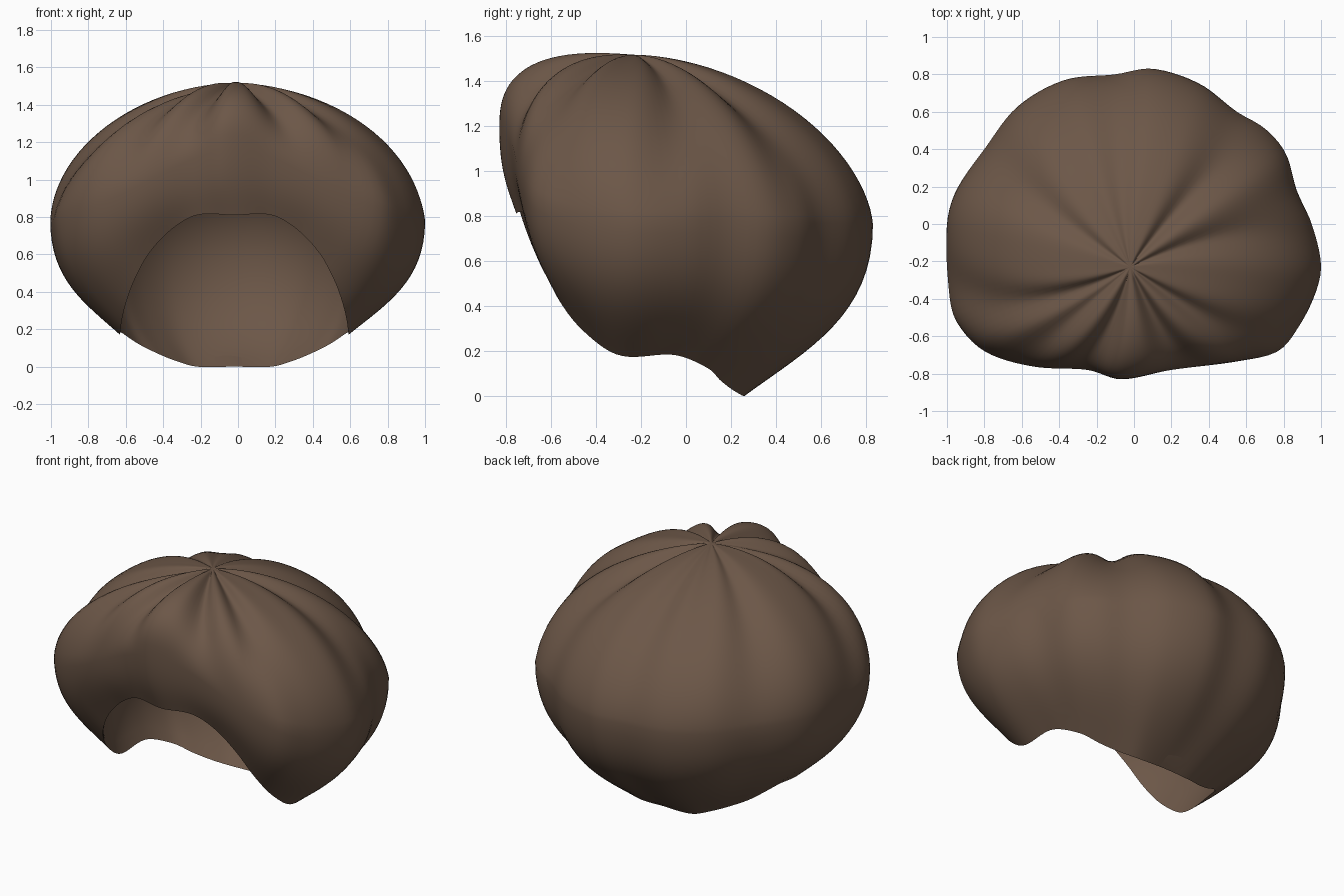
import bpy, bmesh, math
from math import sin, cos, pi, radians
from mathutils import Vector

cube = bpy.data.objects.get("Cube")
if cube:
    bpy.data.objects.remove(cube, do_unlink=True)

POLE = Vector((-0.02, -0.23, 1.515))
CORE = Vector((0, -0.1, 0.75))
HEAD = Vector((-0.02, -0.1, 0.5))
HEAD_RADIUS = 0.68
SEGMENTS, UPPER, LOWER, INNER = 144, 26, 16, 18


def ring(points):
    """Sort points by their angle around the pole."""
    return sorted((math.atan2(p[1] - POLE.y, p[0] - POLE.x) % (2 * pi), Vector(p))
                  for p in points)


def sample(keys, angle):
    """Smooth periodic interpolation of a ring at an angle."""
    n = len(keys)
    angle %= 2 * pi

    def key(i):
        return keys[i % n][0] + 2 * pi * (i // n), keys[i % n][1]

    i = next((k for k in range(-1, n) if key(k)[0] <= angle < key(k + 1)[0]), n - 1)
    (a0, p0), (a1, p1), (a2, p2), (a3, p3) = (key(i + k) for k in (-1, 0, 1, 2))
    h = a2 - a1
    t = (angle - a1) / h
    m1 = (p2 - p0) * (h / (a2 - a0))
    m2 = (p3 - p1) * (h / (a3 - a1))
    return (p1 * (2*t**3 - 3*t**2 + 1) + m1 * (t**3 - 2*t**2 + t)
            + p2 * (3*t**2 - 2*t**3) + m2 * (t**3 - t**2))


# Widest outline, with its gentle lobes
outline = ring([(x, y, 0) for x, y in (
    (1, -.22), (.97, -.37), (.88, -.55), (.77, -.68), (.58, -.73), (.2, -.78),
    (-.07, -.83), (-.25, -.78), (-.55, -.76), (-.8, -.68), (-.95, -.52),
    (-.99, -.35), (-1, 0), (-.95, .18), (-.8, .4), (-.62, .63), (-.37, .77),
    (-.1, .8), (.1, .83), (.35, .75), (.55, .6), (.7, .51), (.81, .38),
    (.87, .18), (.95, 0))])

# Half of the opening edge: front arch, low sides, pointed nape
half_rim = [(.2, -.72, .81), (.34, -.68, .73), (.46, -.64, .6), (.54, -.58, .45),
            (.59, -.47, .3), (.61, -.3, .18), (.6, -.05, .18), (.51, .1, .12),
            (.41, .15, .07), (.31, .2, .03), (.2, .25, 0)]
rim = ring([(POLE.x + side * x, y, z) for x, y, z in half_rim for side in (1, -1)]
           + [(POLE.x, -.755, .81), (POLE.x, .26, 0)])

# Gathered creases: angle at the pole, angle at the outline, depth
CREASES = [(52, 44, .06), (24, 6, .05), (-38, -27, .06), (-68, -62, .08),
           (-105, -115, .08), (-137, -140, .06), (-150, -173, .07),
           (147, 141, .035), (100, 92, .025), (122, 112, .015)]


def crease_depth(angle, s):
    total = 0
    for start, end, depth in CREASES:
        centre = radians(start + (end - start) * s)
        delta = (angle - centre + pi) % (2 * pi) - pi
        total += depth * math.exp(-(delta / (.13 + .07 * s)) ** 2)
    return total * sin(pi * s ** .85)


def column(angle):
    """Points from the pole down to the opening edge, then up the lining."""
    widest, edge = sample(outline, angle), sample(rim, angle)
    front = max(0, -sin(angle)) ** 2
    back = max(0, sin(angle)) ** 2
    widest.z = .78 + .42 * front - .02 * back
    power = 2 / (1.88 + .74 * front - .12 * back)
    points = []
    # Gathered crown
    for i in range(1, UPPER + 1):
        s = i / UPPER
        out, up = sin(s * pi / 2) ** power, max(0, cos(s * pi / 2)) ** power
        p = POLE.lerp(widest, out)
        top = POLE.z + .045 * front * out
        p.z = widest.z + (top - widest.z) * up
        points.append(p - (p - CORE).normalized() * crease_depth(angle, s))
    # Lower wall, tucking in to the opening
    drop = edge.z - widest.z
    c1 = widest + Vector((0, 0, drop * .53))
    c2 = edge.lerp(widest, .5)
    c2.z = edge.z - drop * .27
    for i in range(1, LOWER + 1):
        t = i / LOWER
        k = 1 - t
        points.append(widest * k**3 + c1 * (3*k*k*t) + c2 * (3*k*t*t) + edge * t**3)
    # Rounded lining
    arm = edge - HEAD
    start = arm.normalized()
    for i in range(1, INNER):
        t = i / INNER
        radius = arm.length + (HEAD_RADIUS - arm.length) * min(1, 2 * t)
        points.append(HEAD + start.slerp(Vector((0, 0, 1)), t) * radius)
    return points


# Cap: crown, wall and lining in one skin
bm = bmesh.new()
tip = bm.verts.new(POLE)
apex = bm.verts.new(HEAD + Vector((0, 0, HEAD_RADIUS)))
columns = [[bm.verts.new(p) for p in column(2 * pi * i / SEGMENTS)]
           for i in range(SEGMENTS)]
rim_row = UPPER + LOWER - 1
for i, a in enumerate(columns):
    b = columns[(i + 1) % SEGMENTS]
    bm.faces.new((tip, a[0], b[0]))
    for j in range(len(a) - 1):
        bm.faces.new((a[j], a[j + 1], b[j + 1], b[j]))
    bm.faces.new((a[-1], apex, b[-1]))
    bm.edges.get((a[rim_row], b[rim_row])).smooth = False
for face in bm.faces:
    face.smooth = True

mesh = bpy.data.meshes.new("gathered_cap")
bm.to_mesh(mesh)
bm.free()
cap = bpy.data.objects.new("gathered_cap", mesh)
bpy.context.collection.objects.link(cap)

# Brown colour
brown = bpy.data.materials.new("warm_brown")
brown.use_nodes = True
colour = (.15, .095, .064, 1)
brown.diffuse_color = colour
brown.node_tree.nodes["Principled BSDF"].inputs["Base Color"].default_value = colour
mesh.materials.append(brown)
